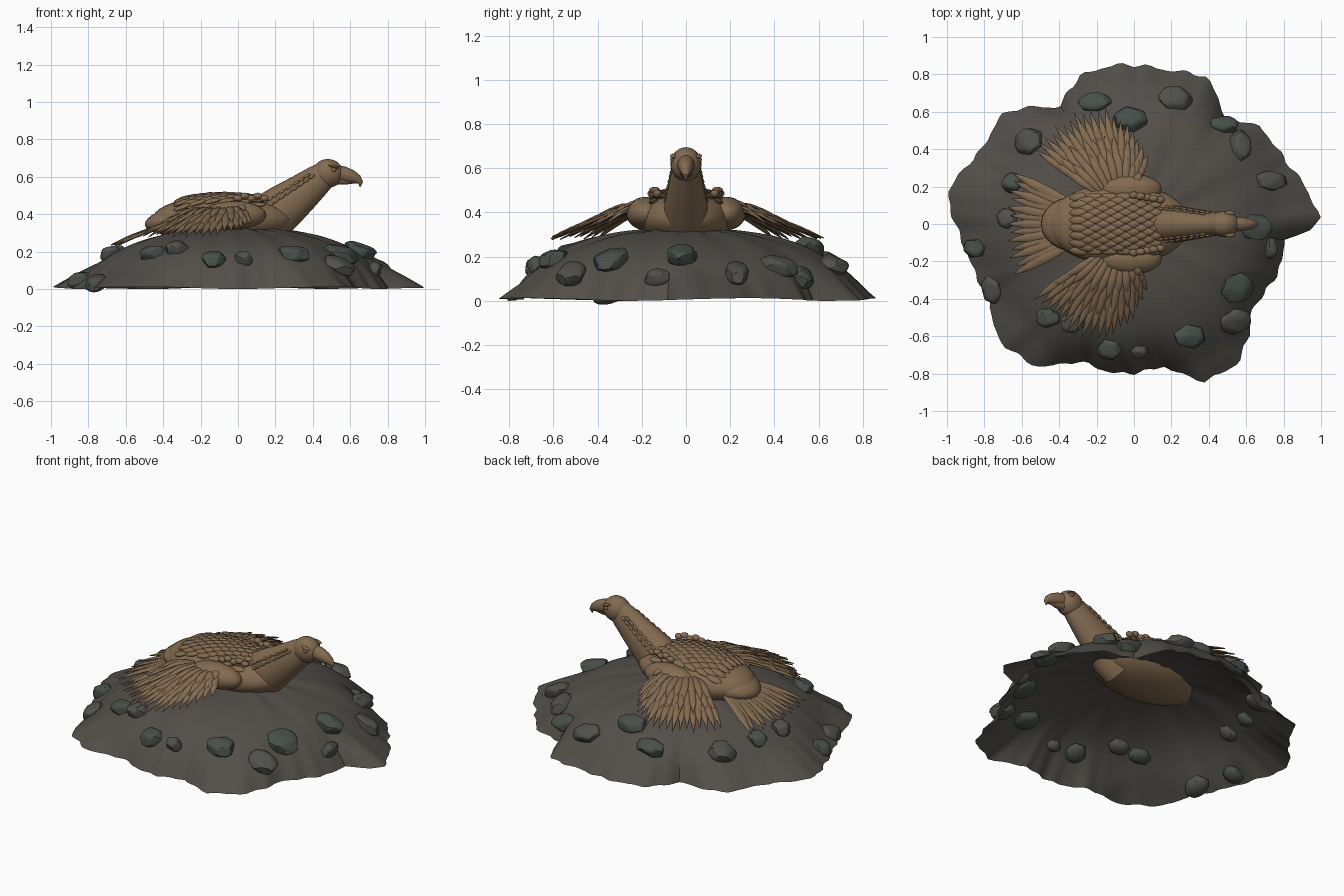
import bpy, bmesh, math, random
from mathutils import Vector, Matrix

if "Cube" in bpy.data.objects:
    bpy.data.objects.remove(bpy.data.objects["Cube"])

random.seed(4)


def material(name, rgb):
    m = bpy.data.materials.new(name)
    m.diffuse_color = (*rgb, 1)
    m.use_nodes = True
    m.node_tree.nodes["Principled BSDF"].inputs["Base Color"].default_value = m.diffuse_color
    return m


BROWN = material("brown_clay", (0.225, 0.145, 0.08))
EARTH = material("dark_earth", (0.085, 0.078, 0.068))
STONES = [material("stone_green", (0.065, 0.08, 0.068)), material("stone_grey", (0.08, 0.08, 0.074))]


def finish(bm, name, mat):
    bmesh.ops.recalc_face_normals(bm, faces=bm.faces)
    me = bpy.data.meshes.new(name)
    bm.to_mesh(me)
    bm.free()
    me.materials.append(mat)
    ob = bpy.data.objects.new(name, me)
    bpy.context.collection.objects.link(ob)
    return ob


def ball(bm, c, r, rot=None, u=24, v=14):
    m = Matrix.Translation(c) @ (rot or Matrix()) @ Matrix.Diagonal((*r, 1))
    bmesh.ops.create_uvsphere(bm, u_segments=u, v_segments=v, radius=1, matrix=m)


def skin(bm, rings):
    vs = [[bm.verts.new(p) for p in ring] for ring in rings]
    n = len(vs[0])
    for a, b in zip(vs, vs[1:]):
        for i in range(n):
            bm.faces.new((a[i], a[(i + 1) % n], b[(i + 1) % n], b[i]))
    bm.faces.new(vs[0][::-1])
    bm.faces.new(vs[-1])


def tube(bm, path, ysc=1.0, n=20):
    # path of (x, z, radius) in the middle plane
    rings = []
    for i, (x, z, r) in enumerate(path):
        a, b = path[max(i - 1, 0)], path[min(i + 1, len(path) - 1)]
        t = Vector((b[0] - a[0], 0, b[1] - a[1])).normalized()
        up = Vector((-t.z, 0, t.x))
        rings.append([Vector((x, 0, z)) + up * r * math.cos(k * math.tau / n)
                      + Vector((0, r * ysc * math.sin(k * math.tau / n), 0)) for k in range(n)])
    skin(bm, rings)


def feather(bm, root, tip, w, th=0.008):
    root, tip = Vector(root), Vector(tip)
    d = (tip - root).normalized()
    side = d.cross(Vector((0, 0, 1))).normalized()
    up = side.cross(d)
    rings = []
    for t, k in ((0, .4), (.2, .75), (.5, 1), (.72, .9), (.88, .5), (1, .05)):
        p = root.lerp(tip, t) + up * 0.018 * math.sin(math.pi * t)
        rings.append([p + side * w * k * math.cos(a * math.tau / 8)
                      + up * th * (0.3 + 0.7 * k) * math.sin(a * math.tau / 8) for a in range(8)])
    skin(bm, rings)


def along(pts, t):
    f = t * (len(pts) - 1)
    i = min(int(f), len(pts) - 2)
    return Vector(pts[i]).lerp(Vector(pts[i + 1]), f - i)


# Mound: open dome with a lobed rim, steep where the rim cuts inward
rim = [(.99, .04), (.80, .35), (.67, .52), (.48, .57), (.45, .68), (.38, .79), (.18, .82), (-.1, .85),
       (-.29, .79), (-.4, .62), (-.69, .60), (-.81, .40), (-1, .16), (-.96, .02), (-.89, -.16),
       (-.77, -.4), (-.73, -.61), (-.53, -.76), (-.29, -.73), (-.09, -.8), (.16, -.76),
       (.38, -.84), (.56, -.74), (.63, -.45), (.79, -.21), (.80, -.08), (.95, -.04)]
polar = sorted((math.atan2(y, x) % math.tau, math.hypot(x, y)) for x, y in rim)
polar = [(polar[-1][0] - math.tau, polar[-1][1])] + polar + [(polar[0][0] + math.tau, polar[0][1])]


def rim_radius(a):
    a %= math.tau
    for (a0, r0), (a1, r1) in zip(polar, polar[1:]):
        if a0 <= a <= a1:
            return r0 + (r1 - r0) * (a - a0) / (a1 - a0) + .007 * math.sin(31 * a) + .005 * math.sin(47 * a)


def reach_at(t, a):
    return t * (.85 + (rim_radius(a) - .85) * t)


def dome(t, a):
    d = reach_at(t, a)
    z = max(.325 * (1 - (d / .95) ** 2.6) * (1 - t ** 10), .325 * (1 - t ** 2.3))
    ripple = t * (1 - t) * (.012 * math.sin(9 * a + 4 * t) + .01 * math.sin(17 * a - 3 * t))
    return max(0, z + ripple) + .012 * t ** 6 * (1 + math.sin(5 * a)) / 2


def ground(x, y):
    d, a = math.hypot(x, y), math.atan2(y, x)
    lo, hi = 0, 1
    for _ in range(20):
        t = (lo + hi) / 2
        lo, hi = (t, hi) if reach_at(t, a) < d else (lo, t)
    return dome(lo, a)


bm = bmesh.new()
N, K = 180, 26
top = bm.verts.new((0, 0, .325))
prev = None
for k in range(1, K + 1):
    t = (k / K) ** 0.7
    ring = []
    for i in range(N):
        a = i * math.tau / N
        r = reach_at(t, a)
        ring.append(bm.verts.new((r * math.cos(a), r * math.sin(a), dome(t, a))))
    for i in range(N):
        j = (i + 1) % N
        bm.faces.new((prev[i], ring[i], ring[j], prev[j]) if prev else (top, ring[i], ring[j]))
    prev = ring
finish(bm, "mound", EARTH)

# Rocks scattered on the mound: x, y, half sizes
rocks = [(-.21, .65, .085, .05), (.22, .67, .085, .065), (-.02, .56, .085, .065), (.57, .42, .055, .085),
         (.48, .53, .075, .05), (.73, .23, .09, .05), (.65, -.02, .085, .065), (.73, -.13, .035, .055),
         (.55, -.34, .09, .08), (.54, -.52, .085, .065), (.30, -.60, .08, .065), (.03, -.68, .045, .035),
         (-.13, -.67, .06, .06), (-.76, -.35, .055, .075), (-.85, -.13, .06, .05), (-.68, .03, .055, .05),
         (-.65, .22, .055, .05), (-.56, .44, .075, .07), (-.46, -.5, .065, .05), (-.33, -.53, .06, .05)]
for i, (x, y, a, b) in enumerate(rocks):
    bm = bmesh.new()
    bmesh.ops.create_icosphere(bm, subdivisions=3, radius=1)
    spin = random.random() * 6
    cuts = [Vector((math.cos(spin + k * math.tau / 6), math.sin(spin + k * math.tau / 6),
                    random.uniform(-.3, .5))).normalized() for k in range(6)]
    cuts += [Vector((random.uniform(-.5, .5), random.uniform(-.5, .5), 1)).normalized() for _ in range(2)]
    for v in bm.verts:
        for c in cuts:
            v.co -= c * max(0, v.co.dot(c) - .8)
    e = .03
    n = Vector((ground(x - e, y) - ground(x + e, y), ground(x, y - e) - ground(x, y + e), 4 * e))
    rot = Vector((0, 0, 1)).rotation_difference(n.normalized()).to_matrix().to_4x4()
    bm.transform(Matrix.Translation((x, y, ground(x, y) + .008)) @ rot
                 @ Matrix.Diagonal((a * 1.15, b * 1.15, .045, 1)))
    finish(bm, f"rock_{i + 1}", STONES[i % 2])

# Body, rump and shoulders
BC, BR = Vector((-.08, 0, .37)), Vector((.38, .22, .13))
bm = bmesh.new()
ball(bm, BC, BR, u=32, v=20)
ball(bm, (-.30, 0, .37), (.2, .15, .075), Matrix.Rotation(math.radians(-8), 4, 'Y'))
for s in (1, -1):
    ball(bm, (-.02, s * .185, .395), (.17, .085, .075))
finish(bm, "body", BROWN)

# Overlapping scale feathers on the back
bm = bmesh.new()
for i in range(11):
    for j in range(8 - i % 2):
        x, y = .1 - i * .04, (j - (7 - i % 2) / 2) * .042
        h = 1 - ((x - BC.x) / BR.x) ** 2 - (y / BR.y) ** 2
        z = BC.z + BR.z * math.sqrt(max(h, 0.02))
        tilt = Matrix.Rotation(-y * 3, 4, 'X') @ Matrix.Rotation((x - BC.x) * .8 - .2, 4, 'Y')
        ball(bm, (x, y, z + .006), (.05, .022, .011), tilt, 10, 6)
finish(bm, "back_scales", BROWN)

# Neck with rows of small scales on its sides
neck = [(.10, .33, .13), (.17, .38, .135), (.25, .443, .122), (.35, .52, .10), (.43, .585, .082), (.47, .615, .07)]
bm = bmesh.new()
tube(bm, neck, .78, 28)
finish(bm, "neck", BROWN)
bm = bmesh.new()
for s in (1, -1):
    for row, ang in enumerate((52, 66)):
        for k in range(8):
            x, z, r = along(neck, .26 + (k + row * .5) * .067)
            q, p = math.radians(ang), r * math.cos(math.radians(ang))
            ball(bm, (x - .62 * p, s * r * .78 * math.sin(q), z + .79 * p), (.021, .009, .009),
                 Matrix.Rotation(-.67, 4, 'Y'), 8, 6)
    for k in range(5):  # knobs over the shoulder joint
        ball(bm, (.14 - k * .035, s * (.13 + k * .006), .485 + .012 * (k % 2)), (.026, .02, .018), None, 10, 8)
finish(bm, "neck_and_shoulder_scales", BROWN)

# Head, eyes, brows and hooked beak
bm = bmesh.new()
ball(bm, (.48, 0, .618), (.083, .07, .077))
for s in (1, -1):
    ball(bm, (.512, s * .061, .638), (.014, .011, .012), None, 12, 8)
    ball(bm, (.512, s * .058, .655), (.03, .014, .008), Matrix.Rotation(.25, 4, 'Y'), 12, 8)
finish(bm, "head", BROWN)
bm = bmesh.new()
tube(bm, [(.52, .618, .046), (.57, .612, .042), (.61, .6, .035), (.64, .585, .025), (.656, .568, .013), (.652, .545, .002)], .9)
tube(bm, [(.53, .585, .028), (.58, .578, .02), (.625, .57, .006)], 1.1)
finish(bm, "beak", BROWN)

# Spread wings: three layers of feathers each side
tips = [(-.53, .40, .28), (-.43, .51, .28), (-.31, .59, .28), (-.16, .62, .28), (-.02, .53, .31), (.07, .36, .35)]
for s, label in ((1, "left"), (-1, "right")):
    bm = bmesh.new()
    for n, reach, lift, w in ((19, 1, 0, .021), (15, .74, .014, .02), (10, .5, .026, .021)):
        for k in range(n):
            t = k / (n - 1)
            root = Vector((-.2 + .2 * t, .17 + .03 * t, .415 + lift * .5))
            tip = along(tips, t)
            tip = root.lerp(tip, reach * random.uniform(.95, 1.03)) + Vector((0, 0, lift))
            z = (k % 2) * .005
            feather(bm, (root.x, s * root.y, root.z + z), (tip.x, s * tip.y, tip.z + z), w)
    finish(bm, label + "_wing", BROWN)

# Fanned tail
bm = bmesh.new()
for k in range(13):
    u = k / 6 - 1
    tip = (-.68 + .035 * u * u + .02 * (k % 2), .27 * u, .235)
    feather(bm, (-.28, .08 * u, .36 + .004 * (k % 2)), tip, .026)
finish(bm, "tail", BROWN)

# Smooth shading with crisp edges
for ob in bpy.context.scene.objects:
    ob.select_set(True)
    bpy.context.view_layer.objects.active = ob
bpy.ops.object.shade_smooth_by_angle(angle=math.radians(35))
